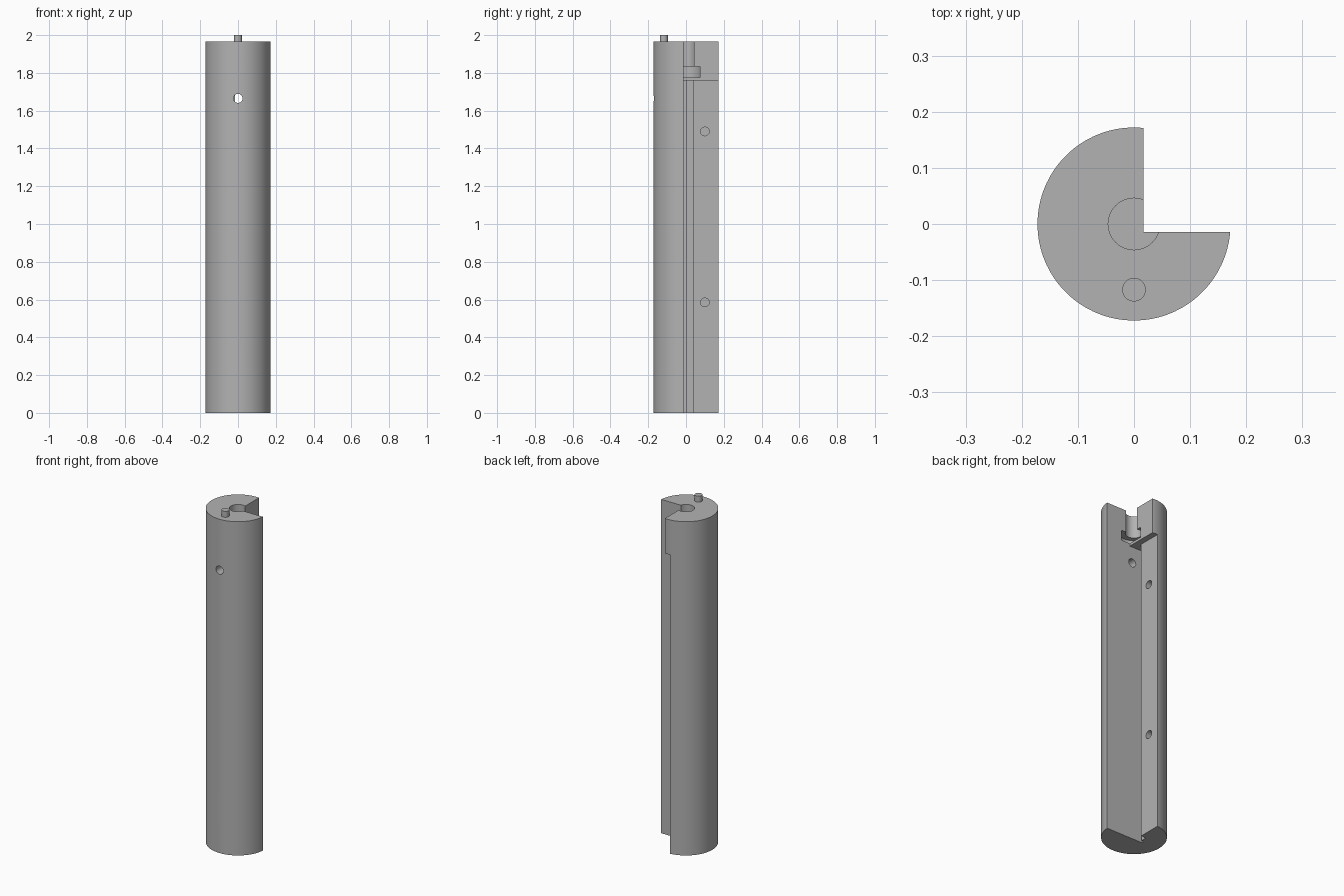
import bpy, bmesh
from math import radians
from mathutils import Matrix

cube = bpy.data.objects.get("Cube")
if cube:
    bpy.data.objects.remove(cube, do_unlink=True)

RADIUS, HEIGHT = 0.172, 1.965
LEDGE_Z = 1.76

metal = bpy.data.materials.new("plain_grey")
metal.use_nodes = True
GREY = (0.45, 0.45, 0.45, 1)
metal.diffuse_color = GREY
metal.node_tree.nodes["Principled BSDF"].inputs["Base Color"].default_value = GREY


def finish(name, bm):
    bmesh.ops.recalc_face_normals(bm, faces=bm.faces)
    mesh = bpy.data.meshes.new(name)
    bm.to_mesh(mesh)
    bm.free()
    mesh.materials.append(metal)
    obj = bpy.data.objects.new(name, mesh)
    bpy.context.collection.objects.link(obj)
    return obj


def cylinder(name, radius, start, length, axis="Z", sides=48):
    """Cylinder running from start along the positive axis."""
    turn = {"X": Matrix.Rotation(radians(90), 4, "Y"),
            "Y": Matrix.Rotation(radians(-90), 4, "X"),
            "Z": Matrix.Identity(4)}[axis]
    bm = bmesh.new()
    bmesh.ops.create_cone(bm, cap_ends=True, segments=sides,
                          radius1=radius, radius2=radius, depth=length,
                          matrix=Matrix.Translation(start) @ turn
                          @ Matrix.Translation((0, 0, length / 2)))
    return finish(name, bm)


def prism(name, outline, bottom, top):
    bm = bmesh.new()
    face = bm.faces.new([bm.verts.new((x, y, bottom)) for x, y in outline])
    new = bmesh.ops.extrude_face_region(bm, geom=[face])["geom"]
    bmesh.ops.translate(bm, vec=(0, 0, top - bottom),
                        verts=[v for v in new if isinstance(v, bmesh.types.BMVert)])
    return finish(name, bm)


def cut(target, cutter):
    mod = target.modifiers.new("cut", "BOOLEAN")
    mod.operation, mod.solver, mod.object = "DIFFERENCE", "EXACT", cutter
    bpy.context.view_layer.objects.active = target
    bpy.ops.object.modifier_apply(modifier=mod.name)
    bpy.data.objects.remove(cutter, do_unlink=True)


# Round bar
body = cylinder("round_body", RADIUS, (0, 0, 0), HEIGHT, sides=128)

# Top bore and its wider recess
cut(body, cylinder("bore", 0.046, (0, 0, 1.78), 0.3))
cut(body, cylinder("recess", 0.075, (0, 0, 1.775), 0.06))

# Full-length quarter notch
cut(body, prism("notch", [(0.017, -0.014), (0.3, -0.014), (0.3, 0.3), (0.017, 0.3)],
                -0.1, 2.1))

# Deeper notch below the ledge, with a stepped slot in its corner
cut(body, prism("slot", [(0.3, -0.014), (0.3, 0.3), (-0.017, 0.3), (-0.017, 0.037),
                         (-0.05, 0.037), (-0.05, 0.003), (-0.065, 0.003),
                         (-0.065, -0.014)], -0.1, LEDGE_Z))

# Cross hole through the front wall, and two blind holes in the side wall
cut(body, cylinder("front_hole", 0.024, (0, -0.3, 1.665), 0.3, "Y", 32))
for z in (0.585, 1.49):
    cut(body, cylinder("side_hole", 0.023, (-0.1, 0.1, z), 0.2, "X", 32))

# Locating pin on the top
pin = cylinder("top_pin", 0.021, (0, -0.117, HEIGHT - 0.02), 0.055, sides=32)

# Smooth the round walls, keep the edges sharp
bpy.ops.object.select_all(action="DESELECT")
for obj in (body, pin):
    obj.select_set(True)
bpy.context.view_layer.objects.active = body
bpy.ops.object.shade_smooth_by_angle(angle=radians(30))
